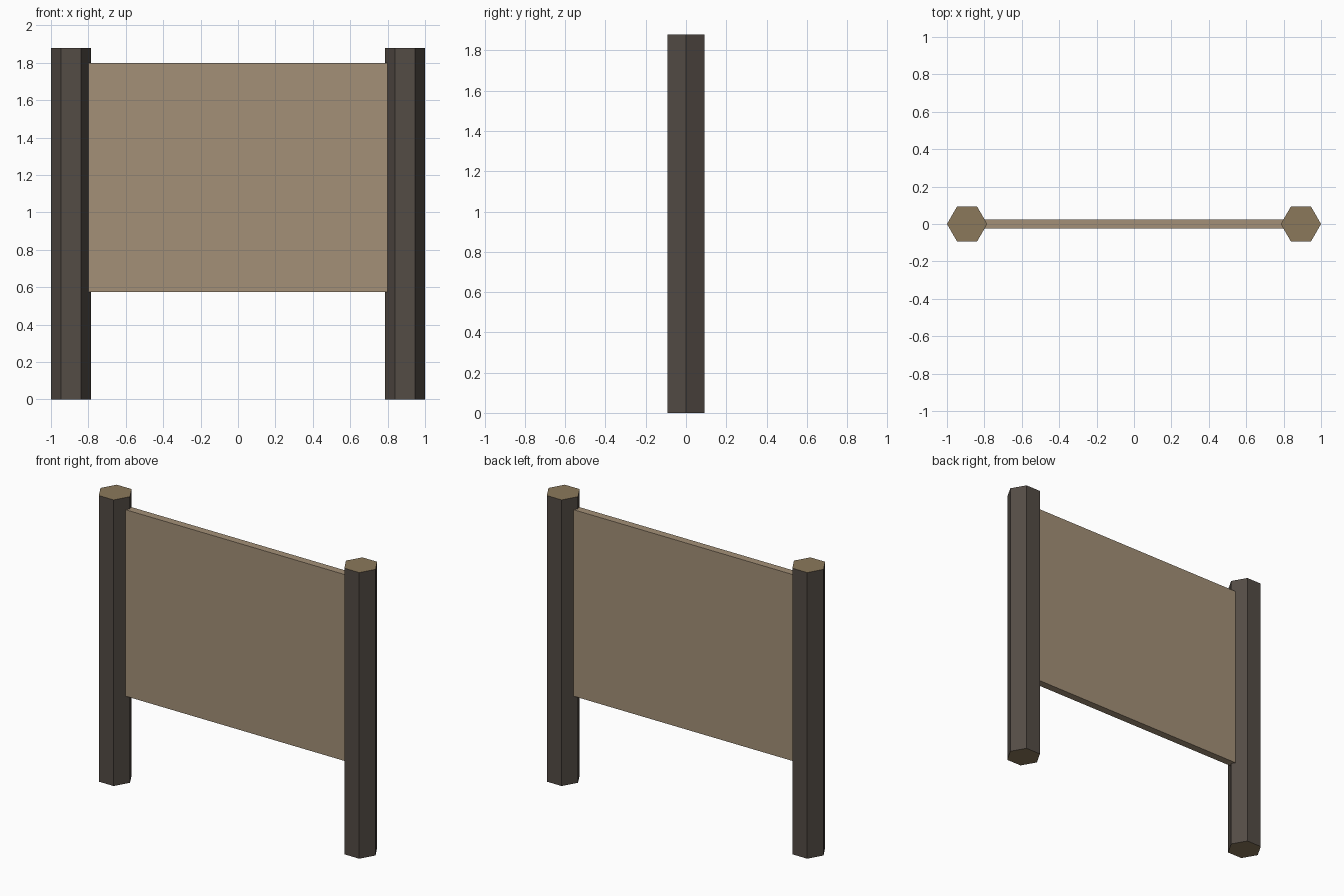
import bpy
import math

if "Cube" in bpy.data.objects:
    bpy.data.objects.remove(bpy.data.objects["Cube"])


def make_material(name, color):
    mat = bpy.data.materials.new(name)
    mat.diffuse_color = (*color, 1.0)
    mat.use_nodes = True
    mat.node_tree.nodes["Principled BSDF"].inputs["Base Color"].default_value = mat.diffuse_color
    return mat


bark = make_material("dark_wood", (0.088, 0.072, 0.06))
end_grain = make_material("end_grain", (0.26, 0.19, 0.105))
board = make_material("board_wood", (0.37, 0.28, 0.185))

POST_RADIUS = 0.1075
POST_HEIGHT = 1.88

# Hexagonal posts, corners pointing along x, with lighter cut ends
for side, label in ((-1, "left_post"), (1, "right_post")):
    bpy.ops.mesh.primitive_cylinder_add(
        vertices=6, radius=POST_RADIUS, depth=POST_HEIGHT,
        location=(side * (1 - POST_RADIUS), 0, POST_HEIGHT / 2))
    post = bpy.context.object
    post.name = label
    # turn the corners from the y axis to the x axis
    post.rotation_euler.z = math.radians(90)
    post.data.materials.append(bark)
    post.data.materials.append(end_grain)
    for face in post.data.polygons:
        face.material_index = 1 if abs(face.normal.z) > 0.5 else 0

# Flat board held between the posts, ends let into them
BOTTOM, TOP = 0.575, 1.80
bpy.ops.mesh.primitive_cube_add(size=1, location=(0, 0, (BOTTOM + TOP) / 2))
panel = bpy.context.object
panel.name = "sign_board"
panel.scale = (1.64, 0.05, TOP - BOTTOM)
panel.data.materials.append(board)
